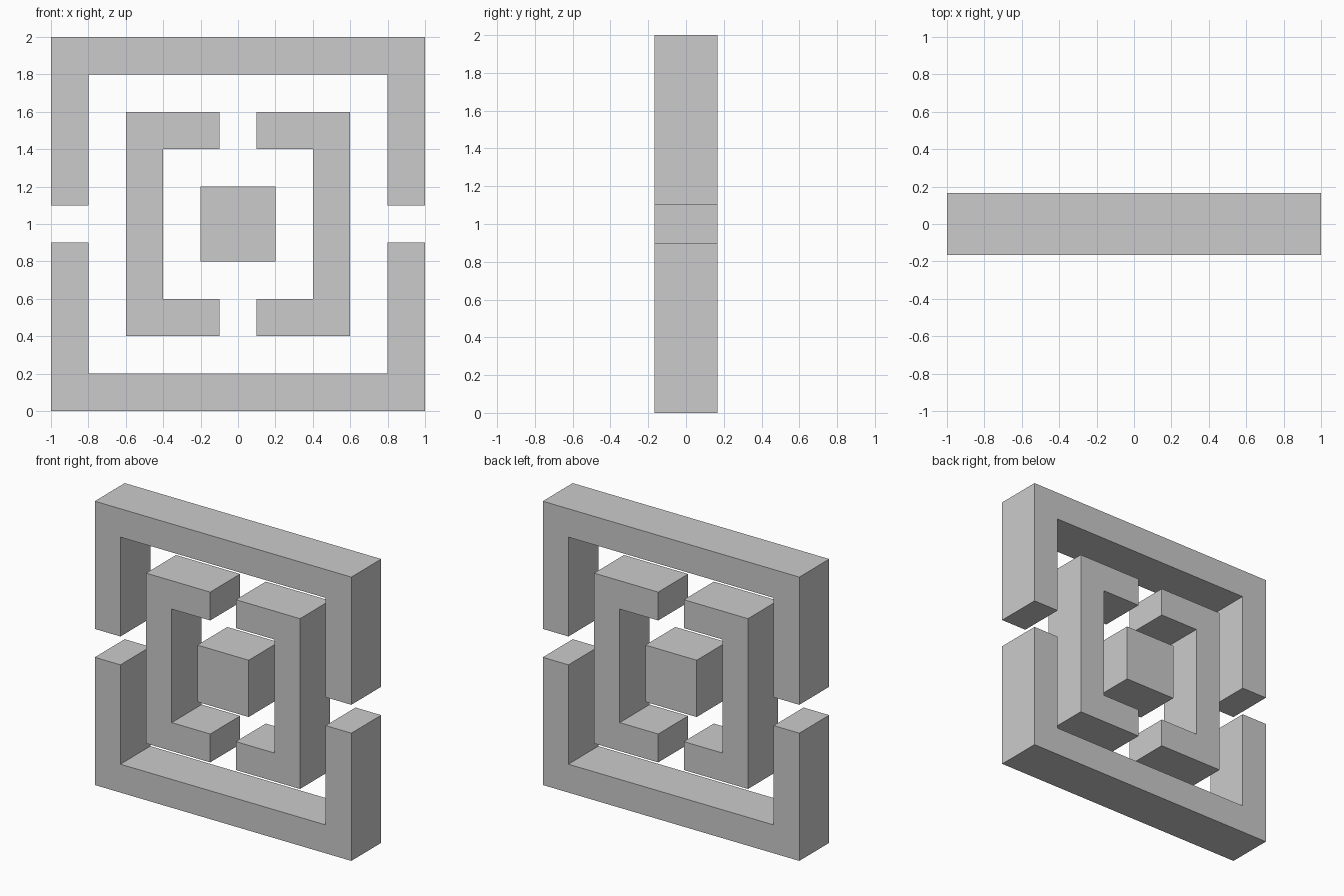
import bpy
import bmesh
from mathutils import Matrix, Vector

cube = bpy.data.objects.get("Cube")
if cube:
    bpy.data.objects.remove(cube, do_unlink=True)

DEPTH = 1 / 3
BAR = 0.2      # thickness of every bar
GAP = 0.1      # half of the opening between facing brackets
CENTRE = Vector((0, 0, 1))

grey = bpy.data.materials.new("light grey")
grey.use_nodes = True
colour = (0.6, 0.6, 0.6, 1)
grey.diffuse_color = colour
grey.node_tree.nodes["Principled BSDF"].inputs["Base Color"].default_value = colour


def slab(name, profile, turn=0):
    """Extrude an x-z outline through the depth, turned in quarter turns."""
    bm = bmesh.new()
    face = bm.faces.new([bm.verts.new((x, -DEPTH / 2, z)) for x, z in profile])
    grown = bmesh.ops.extrude_face_region(bm, geom=[face])["geom"]
    moved = [v for v in grown if isinstance(v, bmesh.types.BMVert)]
    bmesh.ops.translate(bm, verts=moved, vec=(0, DEPTH, 0))
    bmesh.ops.rotate(bm, verts=bm.verts[:], cent=(0, 0, 0),
                     matrix=Matrix.Rotation(turn * 1.5707963, 3, "Y"))
    bmesh.ops.translate(bm, verts=bm.verts[:], vec=CENTRE)
    bmesh.ops.recalc_face_normals(bm, faces=bm.faces[:])
    mesh = bpy.data.meshes.new(name)
    bm.to_mesh(mesh)
    bm.free()
    mesh.materials.append(grey)
    obj = bpy.data.objects.new(name, mesh)
    bpy.context.collection.objects.link(obj)


def bracket(reach):
    """Outline of a three-sided bracket that opens downwards."""
    inner = reach - BAR
    return [(-reach, GAP), (-reach, reach), (reach, reach), (reach, GAP),
            (inner, GAP), (inner, inner), (-inner, inner), (-inner, GAP)]


# Outer frame, open at the sides
slab("outer_frame_top", bracket(1.0), 0)
slab("outer_frame_bottom", bracket(1.0), 2)

# Inner ring, open above and below
slab("inner_bracket_left", bracket(0.6), 1)
slab("inner_bracket_right", bracket(0.6), 3)

# Centre block
slab("centre_block", [(-BAR, -BAR), (BAR, -BAR), (BAR, BAR), (-BAR, BAR)])
